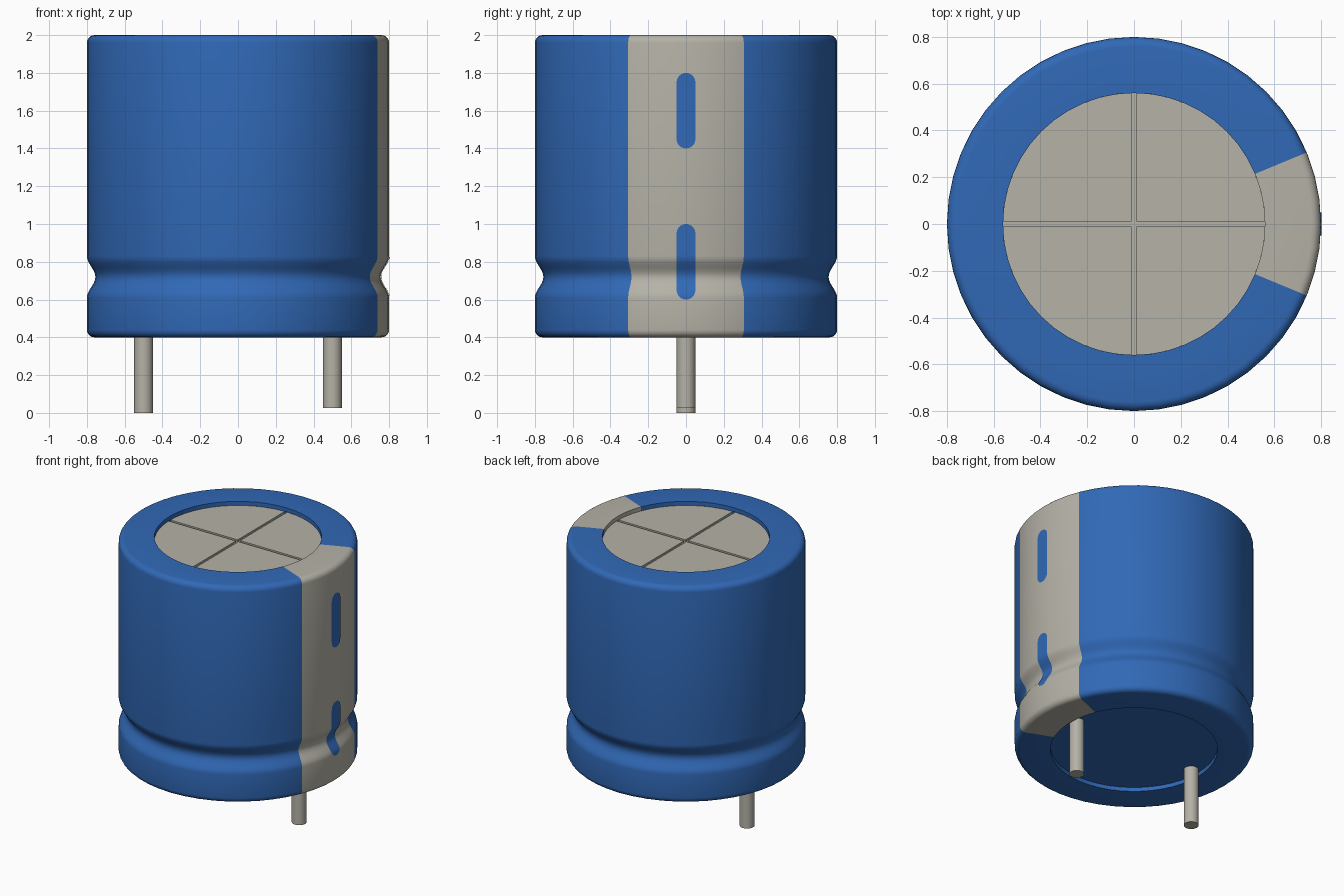
import bpy, bmesh
from math import pi, cos, sin, sqrt, atan2, radians, asin

cube = bpy.data.objects.get("Cube")
if cube:
    bpy.data.objects.remove(cube, do_unlink=True)


def material(name, rgb):
    m = bpy.data.materials.new(name)
    m.use_nodes = True
    m.diffuse_color = (*rgb, 1)
    m.node_tree.nodes["Principled BSDF"].inputs["Base Color"].default_value = (*rgb, 1)
    return m


BLUE = material("blue sleeve", (0.03, 0.14, 0.47))
GREY = material("light grey metal", (0.46, 0.445, 0.385))

R, INNER, LOW, HIGH = 0.8, 0.56, 0.4, 2.0
BEVEL, RECESS, SEGMENTS = 0.04, 0.03, 48
GROOVE_Z, GROOVE_HALF, GROOVE_DEPTH = 0.72, 0.11, 0.045


def make(name, bm, mats, smooth=True):
    bmesh.ops.recalc_face_normals(bm, faces=bm.faces)
    mesh = bpy.data.meshes.new(name)
    bm.to_mesh(mesh)
    bm.free()
    ob = bpy.data.objects.new(name, mesh)
    bpy.context.collection.objects.link(ob)
    for m in mats:
        mesh.materials.append(m)
    if smooth:
        bpy.ops.object.select_all(action="DESELECT")
        ob.select_set(True)
        bpy.context.view_layer.objects.active = ob
        bpy.ops.object.shade_smooth_by_angle(angle=radians(35))
    return ob


def wall_radius(z):
    d = abs(z - GROOVE_Z)
    if d >= GROOVE_HALF:
        return R
    return R - GROOVE_DEPTH * (0.5 + 0.5 * cos(pi * d / GROOVE_HALF))


# Sleeve: lathed can with rolled edges, crimp groove and a grey marking stripe
def sleeve():
    arc = [i * pi / 10 for i in range(6)]
    c = R - BEVEL
    profile = [(INNER, LOW + RECESS), (INNER, LOW)]
    profile += [(c + BEVEL * sin(a), LOW + BEVEL - BEVEL * cos(a)) for a in arc]
    steps = 14
    for i in range(steps + 1):
        z = GROOVE_Z + GROOVE_HALF * (2 * i / steps - 1)
        profile.append((wall_radius(z), z))
    profile += [(c + BEVEL * cos(a), HIGH - BEVEL + BEVEL * sin(a)) for a in arc]
    profile += [(INNER, HIGH), (INNER, HIGH - RECESS)]

    bm = bmesh.new()
    rings = []
    for i in range(SEGMENTS):
        a = 2 * pi * i / SEGMENTS
        rings.append([bm.verts.new((r * cos(a), r * sin(a), z)) for r, z in profile])
    for i in range(SEGMENTS):
        p, q = rings[i], rings[(i + 1) % SEGMENTS]
        for j in range(len(profile) - 1):
            f = bm.faces.new((p[j], q[j], q[j + 1], p[j + 1]))
            mid = f.calc_center_median()
            f.material_index = int(abs(atan2(mid.y, mid.x)) < radians(22.5))
    make("sleeve", bm, [BLUE, GREY])


# Minus mark: rounded slot-shaped plate that follows the wall
def minus_mark(name, low, high, half=0.05):
    bm = bmesh.new()
    caps = [half * (1 - cos(i * pi / 12)) for i in range(7)]
    count = 20
    middle = [low + half + (high - low - 2 * half) * i / count for i in range(1, count)]
    zs = [low + c for c in caps] + middle + [high - c for c in reversed(caps)]
    rows = []
    for z in zs:
        end = max(0, half - min(z - low, high - z))
        w = max(sqrt(max(0, half * half - end * end)), 0.0005)
        r = wall_radius(z) + 0.003
        rows.append([bm.verts.new((sqrt(r * r - y * y), y, z)) for y in (-w, 0, w)])
    for a, b in zip(rows, rows[1:]):
        for k in range(2):
            bm.faces.new((a[k], a[k + 1], b[k + 1], b[k]))
    ob = make(name, bm, [BLUE])
    if ob.data.polygons[0].normal.x < 0:
        ob.data.flip_normals()


def cylinder(name, radius, x, low, high, mat, segments):
    bm = bmesh.new()
    bmesh.ops.create_cone(bm, cap_ends=True, segments=segments, radius1=radius,
                          radius2=radius, depth=high - low)
    bmesh.ops.translate(bm, verts=bm.verts, vec=(x, 0, (low + high) / 2))
    make(name, bm, [mat])


# Vent lid: four raised quarters leave a cross-shaped score line
def lid_quarter(name, sx, sy, gap=0.01):
    bm = bmesh.new()
    start = asin(gap / INNER)
    pts = [(gap, gap)]
    for i in range(13):
        a = start + (pi / 2 - 2 * start) * i / 12
        pts.append((INNER * cos(a), INNER * sin(a)))
    z = HIGH - RECESS - 0.012
    face = bm.faces.new([bm.verts.new((sx * x, sy * y, z)) for x, y in pts])
    top = bmesh.ops.extrude_face_region(bm, geom=[face])["geom"]
    bmesh.ops.translate(bm, vec=(0, 0, 0.012),
                        verts=[v for v in top if isinstance(v, bmesh.types.BMVert)])
    make(name, bm, [GREY], smooth=False)


sleeve()
minus_mark("upper_minus_mark", 1.4, 1.8)
minus_mark("lower_minus_mark", 0.6, 1.0)
cylinder("lid_base", INNER, 0, HIGH - 0.08, HIGH - RECESS - 0.012, GREY, SEGMENTS)
for side, sx in (("left", 1), ("right", -1)):
    for end, sy in (("back", 1), ("front", -1)):
        lid_quarter(f"lid_quarter_{end}_{side}", sx, sy)
cylinder("bottom_plug", INNER, 0, LOW + RECESS, LOW + 0.08, BLUE, SEGMENTS)
cylinder("left_pin", 0.05, 0.5, 0.025, LOW + 0.05, GREY, 24)
cylinder("right_pin", 0.05, -0.5, 0, LOW + 0.05, GREY, 24)
